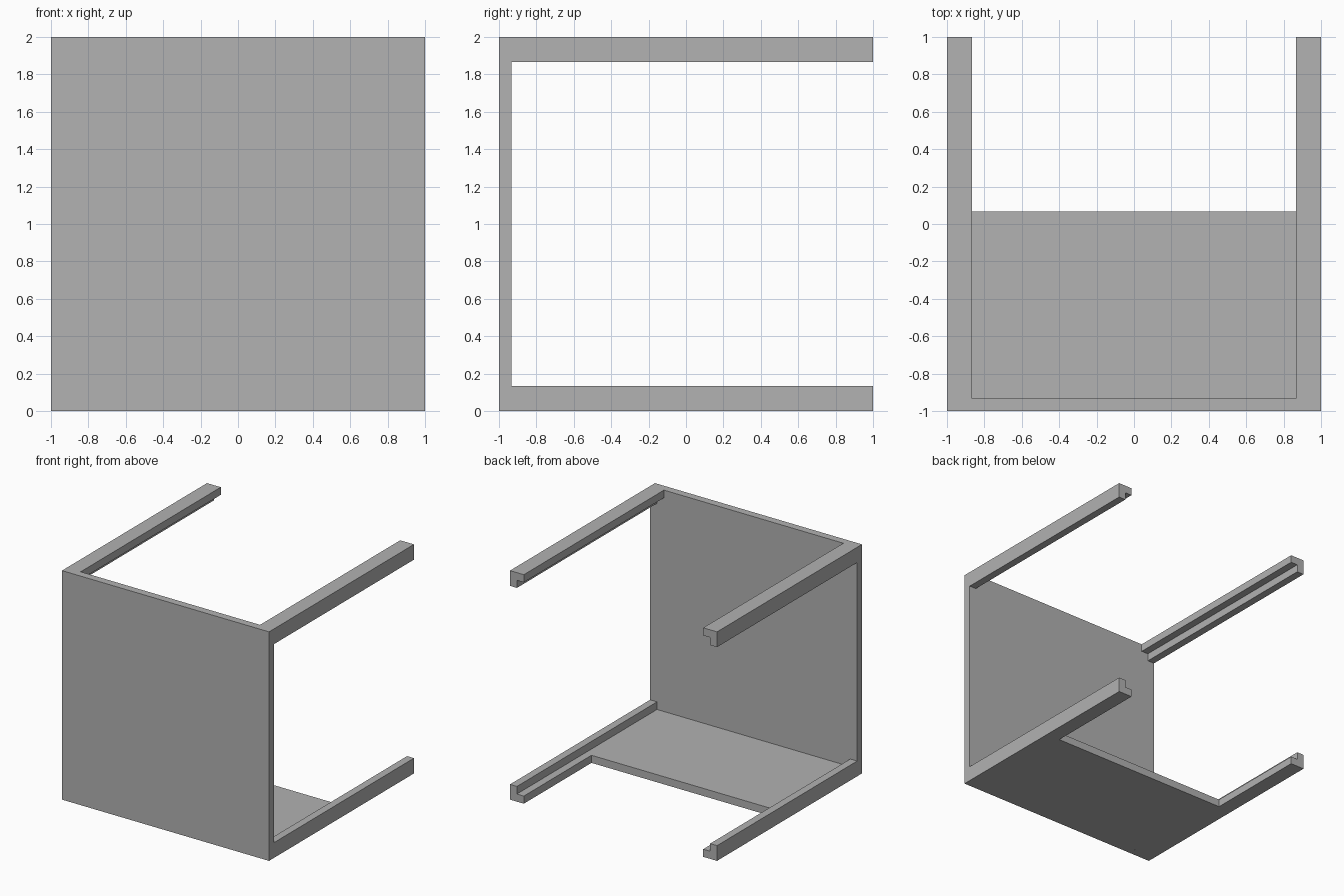
import bpy
import bmesh

if "Cube" in bpy.data.objects:
    bpy.data.objects.remove(bpy.data.objects["Cube"], do_unlink=True)

T = 2 / 30          # board thickness
W = 2 * T           # rail width

grey = bpy.data.materials.new("plain_grey")
grey.use_nodes = True
grey.diffuse_color = (0.445, 0.445, 0.445, 1)
grey.node_tree.nodes["Principled BSDF"].inputs["Base Color"].default_value = grey.diffuse_color


def extrude_profile(name, profile, y0, y1):
    """Sweep an (x, z) outline along y."""
    bm = bmesh.new()
    face = bm.faces.new([bm.verts.new((x, y0, z)) for x, z in profile])
    swept = bmesh.ops.extrude_face_region(bm, geom=[face], use_keep_orig=True)
    moved = [v for v in swept["geom"] if isinstance(v, bmesh.types.BMVert)]
    bmesh.ops.translate(bm, verts=moved, vec=(0, y1 - y0, 0))
    bmesh.ops.recalc_face_normals(bm, faces=bm.faces)
    mesh = bpy.data.meshes.new(name)
    bm.to_mesh(mesh)
    bm.free()
    mesh.materials.append(grey)
    obj = bpy.data.objects.new(name, mesh)
    bpy.context.collection.objects.link(obj)
    return obj


def rectangle(half_width, z0, z1):
    return [(-half_width, z0), (half_width, z0), (half_width, z1), (-half_width, z1)]


# Full front board and the half-depth floor board
extrude_profile("front_panel", rectangle(1, 0, 2), -1, T - 1)
extrude_profile("floor_panel", rectangle(1 - W, 0, T), T - 1, T)

# L-shaped corner rails, mirrored left/right and bottom/top
angle = [(1, 0), (1, W), (1 - T, W), (1 - T, T), (1 - W, T), (1 - W, 0)]
for side, sx in (("left", 1), ("right", -1)):
    for level, top in (("bottom", False), ("top", True)):
        outline = [(sx * x, 2 - z if top else z) for x, z in angle]
        extrude_profile(f"{level}_{side}_rail", outline, T - 1, 1)
